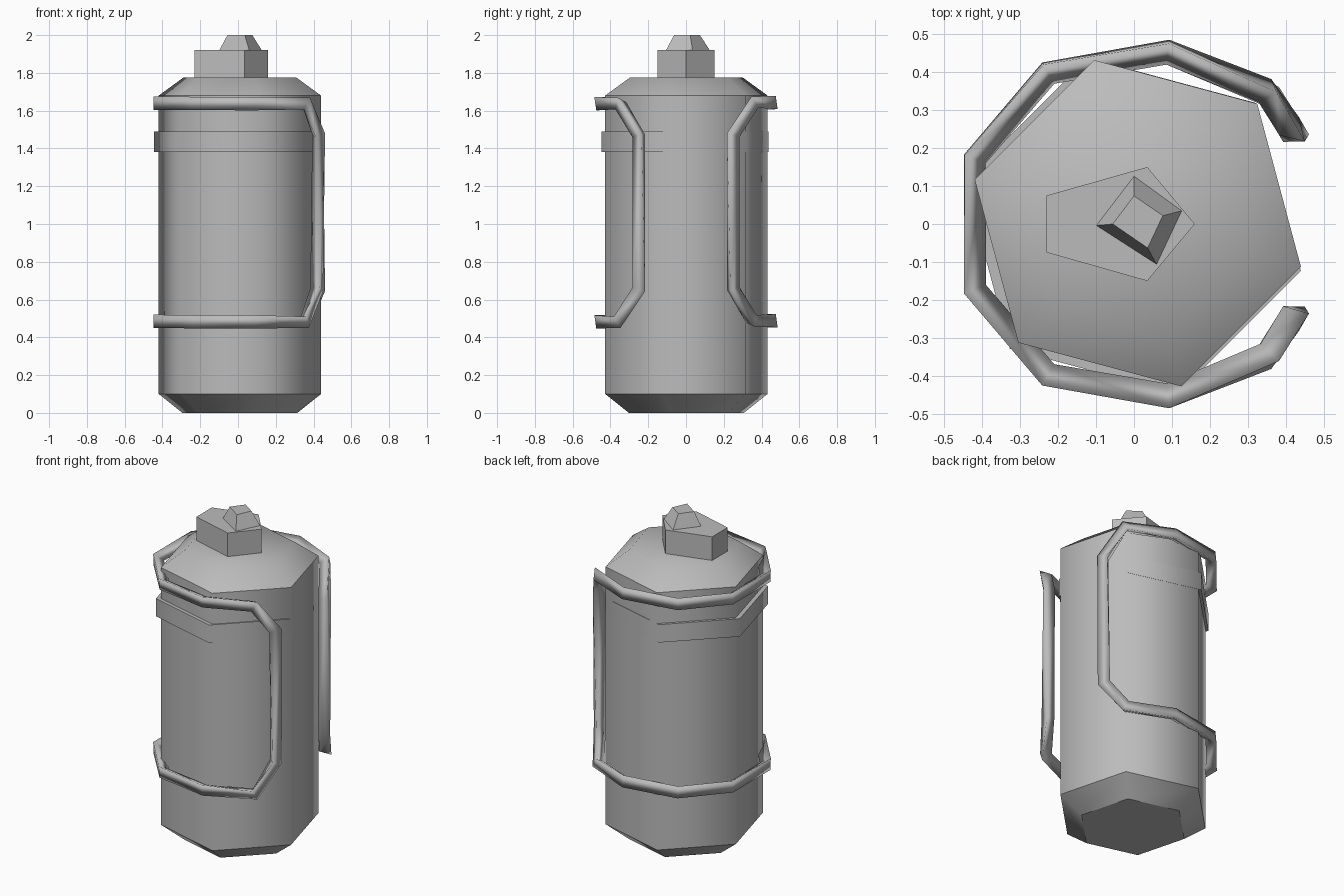
import bpy, bmesh, math
from mathutils import Vector

cube = bpy.data.objects.get("Cube")
if cube:
    bpy.data.objects.remove(cube)

grey = bpy.data.materials.new("plain_grey")
grey.use_nodes = True
grey.diffuse_color = (0.5, 0.5, 0.5, 1)
grey.node_tree.nodes["Principled BSDF"].inputs["Base Color"].default_value = (0.5, 0.5, 0.5, 1)


def polygon(radius, z, centre=(0, 0), sides=6, turn=-15):
    """Regular ring of points at height z."""
    ring = []
    for i in range(sides):
        a = math.radians(turn) + 2 * math.pi * i / sides
        ring.append(Vector((centre[0] + radius * math.cos(a), centre[1] + radius * math.sin(a), z)))
    return ring


def loft(name, rings, closed=False, smooth=True, sharp_rings=()):
    """Skin a list of point rings, capped at the ends or closed into a loop."""
    bm = bmesh.new()
    rows = [[bm.verts.new(p) for p in ring] for ring in rings]
    n = len(rows[0])
    pairs = list(zip(rows, rows[1:]))
    if closed:
        pairs.append((rows[-1], rows[0]))
    else:
        bm.faces.new(rows[0])
        bm.faces.new(rows[-1])
    for low, high in pairs:
        for i in range(n):
            j = (i + 1) % n
            bm.faces.new((low[i], low[j], high[j], high[i]))
    bmesh.ops.recalc_face_normals(bm, faces=bm.faces)
    for face in bm.faces:
        face.smooth = smooth
    for k in sharp_rings:
        for i in range(n):
            bm.edges.get((rows[k][i], rows[k][(i + 1) % n])).smooth = False
    mesh = bpy.data.meshes.new(name)
    bm.to_mesh(mesh)
    bm.free()
    mesh.materials.append(grey)
    obj = bpy.data.objects.new(name, mesh)
    bpy.context.collection.objects.link(obj)
    return obj


def prism(points, z):
    return [Vector((x, y, z)) for x, y in points]


# Six-sided canister with bevelled foot and shoulder
profile = [(0.315, 0), (0.445, 0.1), (0.445, 1.68), (0.31, 1.775)]
loft("canister_body", [polygon(r, z, (0.01, 0.002)) for r, z in profile], sharp_rings=(0, 1, 2))

# Thin band below the shoulder
loft("upper_band", [polygon(0.458, z, (-0.003, -0.005)) for z in (1.38, 1.49)], sharp_rings=(0, 1))

# Five-sided neck, stretched to one side
neck = [(0.16, 0), (0.035, 0.15), (-0.23, 0.075), (-0.23, -0.075), (0.035, -0.15)]
loft("neck", [prism(neck, 1.77), prism(neck, 1.92)], smooth=False)

# Four-sided tapered cap
cap_low = [(0, 0.127), (0.127, 0.035), (0.06, -0.107), (-0.1, -0.004)]
cap_high = [(0, 0.074), (0.076, 0.022), (0.036, -0.063), (-0.056, 0)]
loft("cap", [prism(cap_low, 1.918), prism(cap_high, 2.0)], smooth=False)

# Wire frame: upper arc, then the same arc turned over for the lower half
corner = [(0.422, 0.245, 1.47), (0.355, 0.35, 1.64), (0.09, 0.46, 1.64),
          (-0.23, 0.405, 1.64), (-0.428, 0.175, 1.64)]
arc = [Vector((x, -y, z)) for x, y, z in corner] + [Vector(p) for p in reversed(corner)]
path = arc + [Vector((p.x, -p.y, 2.125 - p.z)) for p in arc]

rings = []
for i, p in enumerate(path):
    before = (p - path[i - 1]).normalized()
    after = (path[(i + 1) % len(path)] - p).normalized()
    tangent = (before + after).normalized()
    out = Vector((p.x, p.y, 0))
    out = (out - tangent * out.dot(tangent)).normalized()
    side = tangent.cross(out)
    phase = 45 + 30 * (i % len(arc)) / (len(arc) - 1)
    ring = []
    for k in range(3):
        a = math.radians(phase + 120 * k)
        ring.append(p + (out * math.cos(a) + side * math.sin(a)) * 0.041)
    rings.append(ring)
loft("wire_frame", rings, closed=True)
